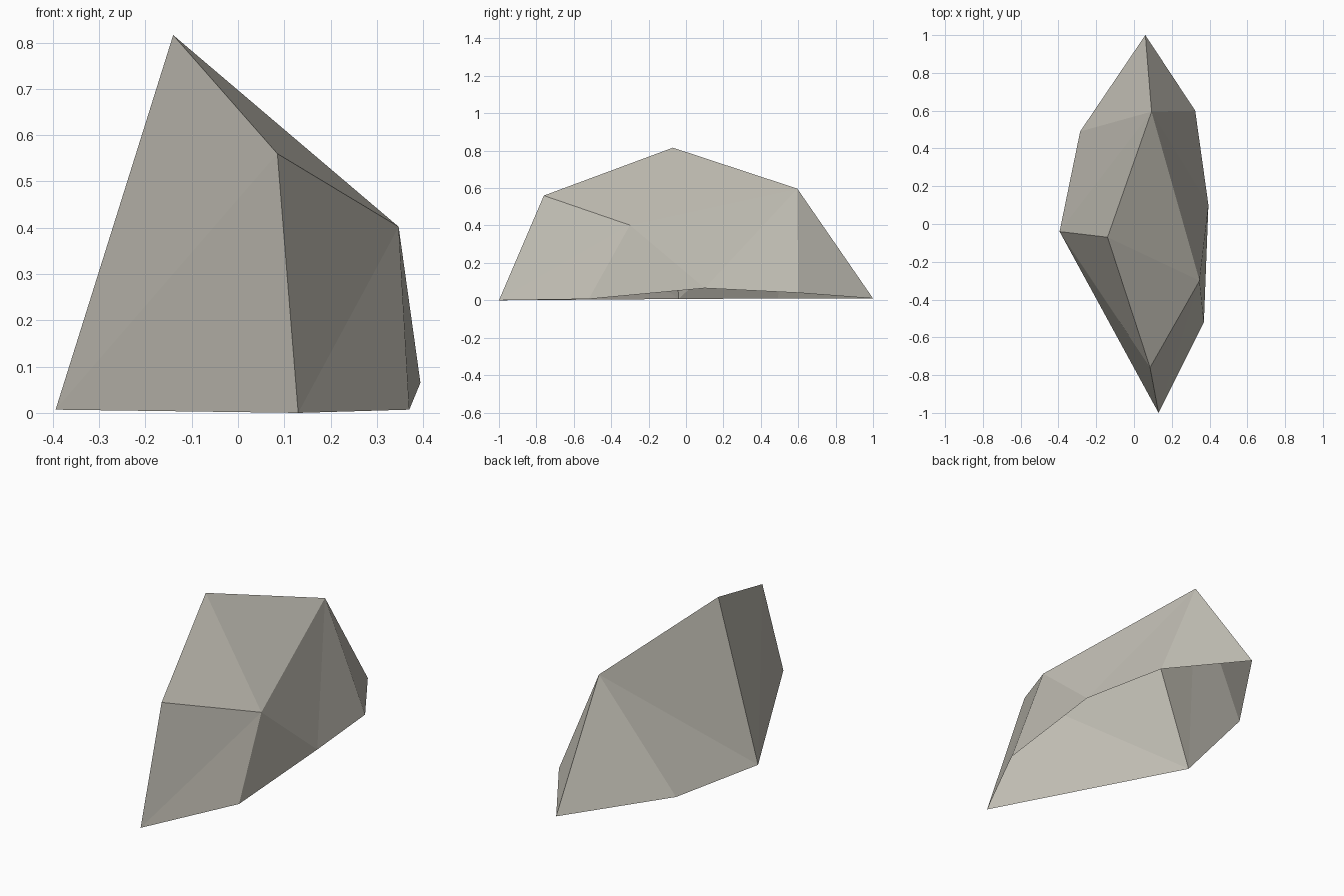
import bpy, bmesh

if "Cube" in bpy.data.objects:
    bpy.data.objects.remove(bpy.data.objects["Cube"])

# Base rim, counter-clockwise from the front tip
rim = dict(E=(0.13, -1.0, 0.0), D=(0.37, -0.52, 0.007), C=(0.394, 0.10, 0.065),
           B=(0.324, 0.60, 0.04), A=(0.06, 1.0, 0.01), G=(-0.285, 0.49, 0.01),
           F=(-0.394, -0.04, 0.007))
# Upper corners: peak, front shoulder, right shoulder, back shoulder
crest = dict(P=(-0.14, -0.07, 0.816), Q=(0.085, -0.76, 0.56),
             R=(0.347, -0.30, 0.402), S=(0.093, 0.595, 0.597))

# Flat facets wound outward; the hidden underside stays open
facets = "EDR DCR CSR CBS BAS AGS GFS FPS FQP FEQ ERQ QRP RSP".split()

bm = bmesh.new()
corner = {name: bm.verts.new(co) for name, co in {**rim, **crest}.items()}
for f in facets:
    bm.faces.new([corner[c] for c in f])
mesh = bpy.data.meshes.new("rock")
bm.to_mesh(mesh)
bm.free()

# Single warm grey stone colour
stone = bpy.data.materials.new("warm grey stone")
stone.diffuse_color = (0.54, 0.52, 0.46, 1)
stone.use_nodes = True
stone.node_tree.nodes["Principled BSDF"].inputs["Base Color"].default_value = stone.diffuse_color
mesh.materials.append(stone)

rock = bpy.data.objects.new("rock", mesh)
bpy.context.collection.objects.link(rock)
